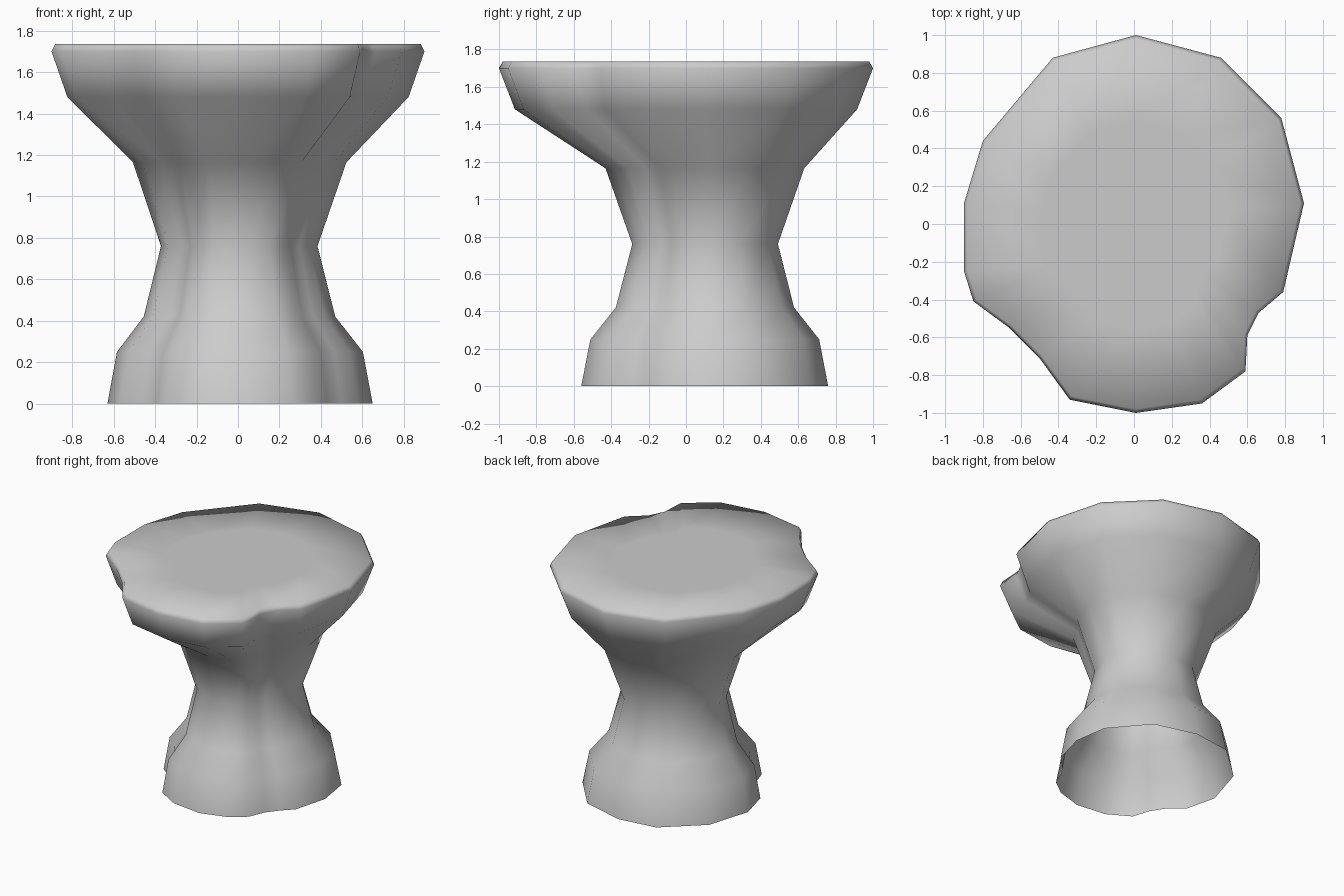
import bpy, bmesh

cube = bpy.data.objects.get("Cube")
if cube:
    bpy.data.objects.remove(cube, do_unlink=True)

# Plain grey surface
grey = bpy.data.materials.new("plain_grey")
grey.use_nodes = True
grey.diffuse_color = (0.6, 0.6, 0.6, 1)
grey.node_tree.nodes["Principled BSDF"].inputs["Base Color"].default_value = (0.6, 0.6, 0.6, 1)

# Irregular outlines of the seat and of the foot, matched point for point
seat_outline = [(.01, 1), (.46, .88), (.78, .56), (.9, .11), (.79, -.36), (.66, -.47),
                (.6, -.59), (.59, -.78), (.36, -.95), (.01, -1), (-.34, -.93), (-.5, -.71),
                (-.66, -.55), (-.85, -.41), (-.9, -.25), (-.9, .11), (-.8, .44), (-.43, .88)]
foot_outline = [(.05, .76), (.38, .67), (.61, .4), (.65, .14), (.58, -.12), (.5, -.2),
                (.43, -.29), (.38, -.41), (.26, -.5), (.06, -.56), (-.18, -.53), (-.35, -.43),
                (-.39, -.3), (-.46, -.19), (-.57, -.1), (-.63, .14), (-.53, .47), (-.25, .72)]


def add_ring(bm, outline, z, scale, centre_y):
    """Ring of vertices: the outline scaled about (0, centre_y)."""
    return [bm.verts.new((x * scale, centre_y + (y - centre_y) * scale, z)) for x, y in outline]


def bridge(bm, lower, upper):
    n = len(lower)
    for i in range(n):
        j = (i + 1) % n
        bm.faces.new((lower[j], lower[i], upper[i], upper[j]))


# Levels from the open foot, through the waist, to the rim and the flat top
foot_levels = [(0, 1), (.25, .927), (.42, .722), (.76, .59), (1.165, .805)]
seat_levels = [(1.48, .915), (1.7, 1), (1.735, .98), (1.735, .55)]

bm = bmesh.new()
rings = [add_ring(bm, foot_outline, z, s, .105) for z, s in foot_levels]
rings += [add_ring(bm, seat_outline, z, s, 0) for z, s in seat_levels]
for lower, upper in zip(rings, rings[1:]):
    bridge(bm, lower, upper)
bm.faces.new(rings[-1][::-1])
bmesh.ops.recalc_face_normals(bm, faces=bm.faces)
for face in bm.faces:
    face.smooth = True

mesh = bpy.data.meshes.new("pedestal_stool")
bm.to_mesh(mesh)
bm.free()
mesh.materials.append(grey)
stool = bpy.data.objects.new("pedestal_stool", mesh)
bpy.context.collection.objects.link(stool)
